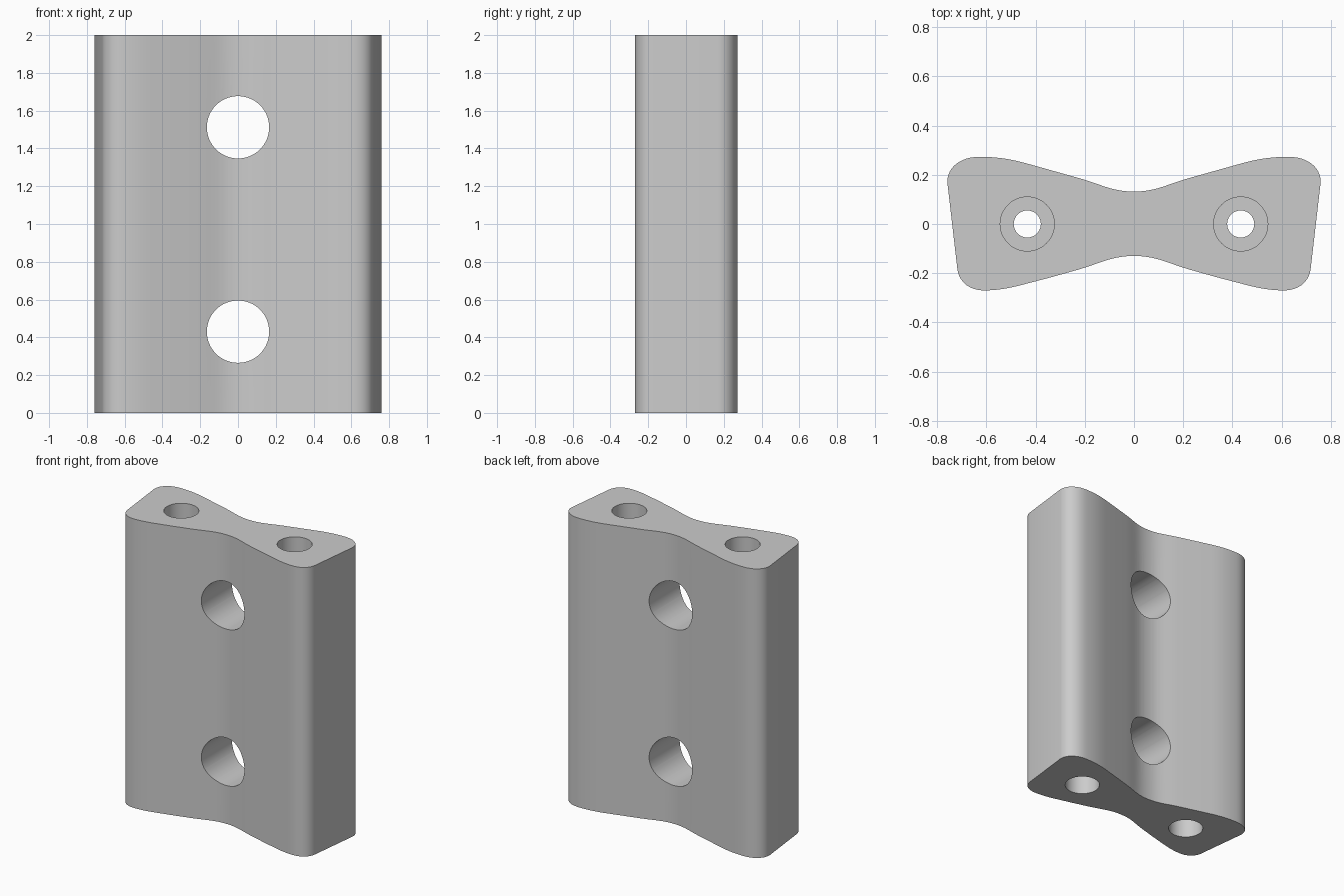
import bpy, bmesh, math
from mathutils import Vector, geometry

if "Cube" in bpy.data.objects:
    bpy.data.objects.remove(bpy.data.objects["Cube"])

HEIGHT = 2.0


def bez(a, ha, hb, b, n):
    pts = geometry.interpolate_bezier(*[Vector((*p, 0)) for p in (a, ha, hb, b)], n)
    return [(p.x, p.y) for p in pts[:-1]]


# Right half of the bow-tie profile, from back waist to front waist
half = (
    bez((0, .132), (.09, .132), (.13, .160), (.225, .187), 10)
    + bez((.225, .187), (.30, .208), (.375, .229), (.45, .250), 3)
    + bez((.45, .250), (.52, .268), (.57, .273), (.63, .273), 8)
    + bez((.63, .273), (.71, .273), (.768, .225), (.758, .155), 14)
    + bez((.718, -.185), (.711, -.235), (.67, -.270), (.61, -.270), 12)
    + bez((.61, -.270), (.55, -.270), (.50, -.259), (.45, -.246), 8)
    + bez((.45, -.246), (.375, -.227), (.30, -.207), (.225, -.185), 3)
    + bez((.225, -.185), (.13, -.157), (.09, -.130), (0, -.130), 10)
    + [(0, -.130)]
)
outline = half + [(-x, y) for x, y in reversed(half[1:-1])]

# Extruded body
bm = bmesh.new()
face = bm.faces.new([bm.verts.new((x, y, 0)) for x, y in outline])
new = bmesh.ops.extrude_face_region(bm, geom=[face])["geom"]
bmesh.ops.translate(bm, vec=(0, 0, HEIGHT),
                    verts=[v for v in new if isinstance(v, bmesh.types.BMVert)])
bmesh.ops.recalc_face_normals(bm, faces=bm.faces)
mesh = bpy.data.meshes.new("grip_block")
bm.to_mesh(mesh)
bm.free()
body = bpy.data.objects.new("grip_block", mesh)
bpy.context.collection.objects.link(body)


def drill(radius, depth, loc, rot=(0, 0, 0)):
    """Cut a round hole into the body."""
    bpy.ops.mesh.primitive_cylinder_add(vertices=64, radius=radius, depth=depth,
                                        location=loc, rotation=rot)
    cutter = bpy.context.object
    cutter.name = "hole_cutter"
    mod = body.modifiers.new("hole", 'BOOLEAN')
    mod.operation = 'DIFFERENCE'
    mod.solver = 'EXACT'
    mod.object = cutter
    bpy.context.view_layer.objects.active = body
    bpy.ops.object.modifier_apply(modifier=mod.name)
    bpy.data.objects.remove(cutter)


# Two cross holes through the waist
for z in (.43, 1.512):
    drill(.165, 1, (0, 0, z), (math.pi / 2, 0, 0))

# Lengthwise bolt holes, wider at both ends
for x in (-.434, .434):
    drill(.055, 3, (x, 0, 1))
    for z in (0, HEIGHT):
        drill(.11, 1.0, (x, 0, z))

bpy.ops.object.select_all(action='DESELECT')
body.select_set(True)
bpy.context.view_layer.objects.active = body
bpy.ops.object.shade_smooth_by_angle(angle=math.radians(30))
